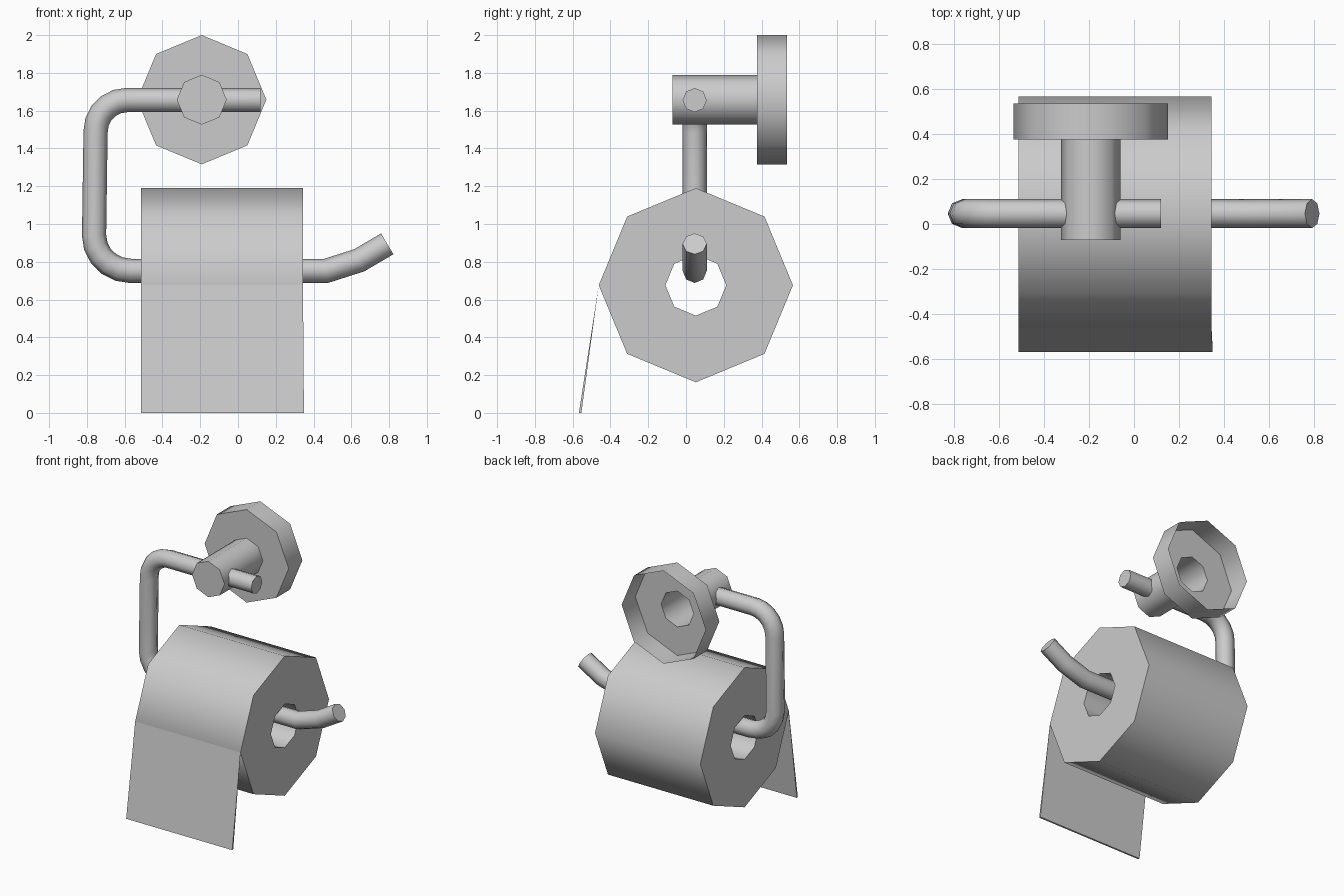
import bpy, bmesh, math
from mathutils import Vector

if "Cube" in bpy.data.objects:
    bpy.data.objects.remove(bpy.data.objects["Cube"])

SIDES = 8
AXIS_Y = 0.046                      # depth of the holder rod


def finish(name, bm, angle=50):
    bmesh.ops.recalc_face_normals(bm, faces=bm.faces)
    me = bpy.data.meshes.new(name)
    bm.to_mesh(me)
    bm.free()
    ob = bpy.data.objects.new(name, me)
    bpy.context.collection.objects.link(ob)
    bpy.ops.object.select_all(action='DESELECT')
    ob.select_set(True)
    bpy.context.view_layer.objects.active = ob
    bpy.ops.object.shade_smooth_by_angle(angle=math.radians(angle))
    return ob


def skin(name, rings, closed=False, cap_start=False, cap_end=False):
    """Join successive rings of points with quads."""
    bm = bmesh.new()
    loops = [[bm.verts.new(p) for p in r] for r in rings]
    pairs = list(zip(loops, loops[1:]))
    if closed:
        pairs.append((loops[-1], loops[0]))
    for a, b in pairs:
        for i in range(SIDES):
            j = (i + 1) % SIDES
            bm.faces.new((a[i], a[j], b[j], b[i]))
    if cap_start:
        bm.faces.new(loops[0])
    if cap_end:
        bm.faces.new(loops[-1])
    return finish(name, bm)


def ring(center, u, v, r):
    c, u, v = Vector(center), Vector(u), Vector(v)
    return [c + r * (math.cos(t) * u + math.sin(t) * v)
            for t in (2 * math.pi * i / SIDES for i in range(SIDES))]


# Wall mount: hollow post flaring into an open-backed flange
X, Z = (1, 0, 0), (0, 0, 1)
profile = [(0.132, -0.071), (0.132, 0.375), (0.342, 0.375), (0.342, 0.534)]
skin("wall_mount", [ring((-0.192, y, 1.658), X, Z, r) for r, y in profile],
     cap_start=True)


# Bent rod: straight runs, two rounded corners and an upturned tip
def corner(cx, cz, rx, rz, a0, a1, n=5):
    return [(cx + rx * math.cos(t), cz + rz * math.sin(t))
            for t in (math.radians(a0 + (a1 - a0) * i / n) for i in range(n + 1))]


path = [(0.12, 1.656)]
path += corner(-0.59, 1.49, 0.164, 0.166, 90, 180)
path += corner(-0.57, 0.94, 0.192, 0.188, 180, 270)
path += [(0.467, 0.752), (0.642, 0.808), (0.79, 0.895)]
pts = [Vector((x, AXIS_Y, z)) for x, z in path]
rings = []
for i, p in enumerate(pts):
    d0 = (p - pts[i - 1]).normalized() if i else (pts[1] - p).normalized()
    d1 = (pts[i + 1] - p).normalized() if i < len(pts) - 1 else d0
    t = (d0 + d1).normalized()
    side = Vector((0, 1, 0))
    rings.append(ring(p, side, t.cross(side) / t.dot(d0), 0.064))
skin("holder_rod", rings, cap_start=True, cap_end=True)

# Paper roll with a hollow core
RY, RZ, X0, X1 = 0.052, 0.676, -0.513, 0.344
section = [(0.514, X0), (0.514, X1), (0.161, X1), (0.161, X0)]
skin("paper_roll", [ring((x, RY, RZ), (0, 1, 0), Z, r) for r, x in section],
     closed=True)

# Hanging sheet: a thin wedge falling from the front of the roll
bm = bmesh.new()
ends = []
for x_top, x_low in ((X0, X0), (X1, X1 + 0.005)):
    ends.append([bm.verts.new(p) for p in ((x_top, -0.462, RZ),
                                           (x_low, -0.567, 0),
                                           (x_low, -0.554, 0))])
a, b = ends
bm.faces.new(a)
bm.faces.new(b)
for i in range(3):
    j = (i + 1) % 3
    bm.faces.new((a[i], a[j], b[j], b[i]))
finish("hanging_sheet", bm, 30)
